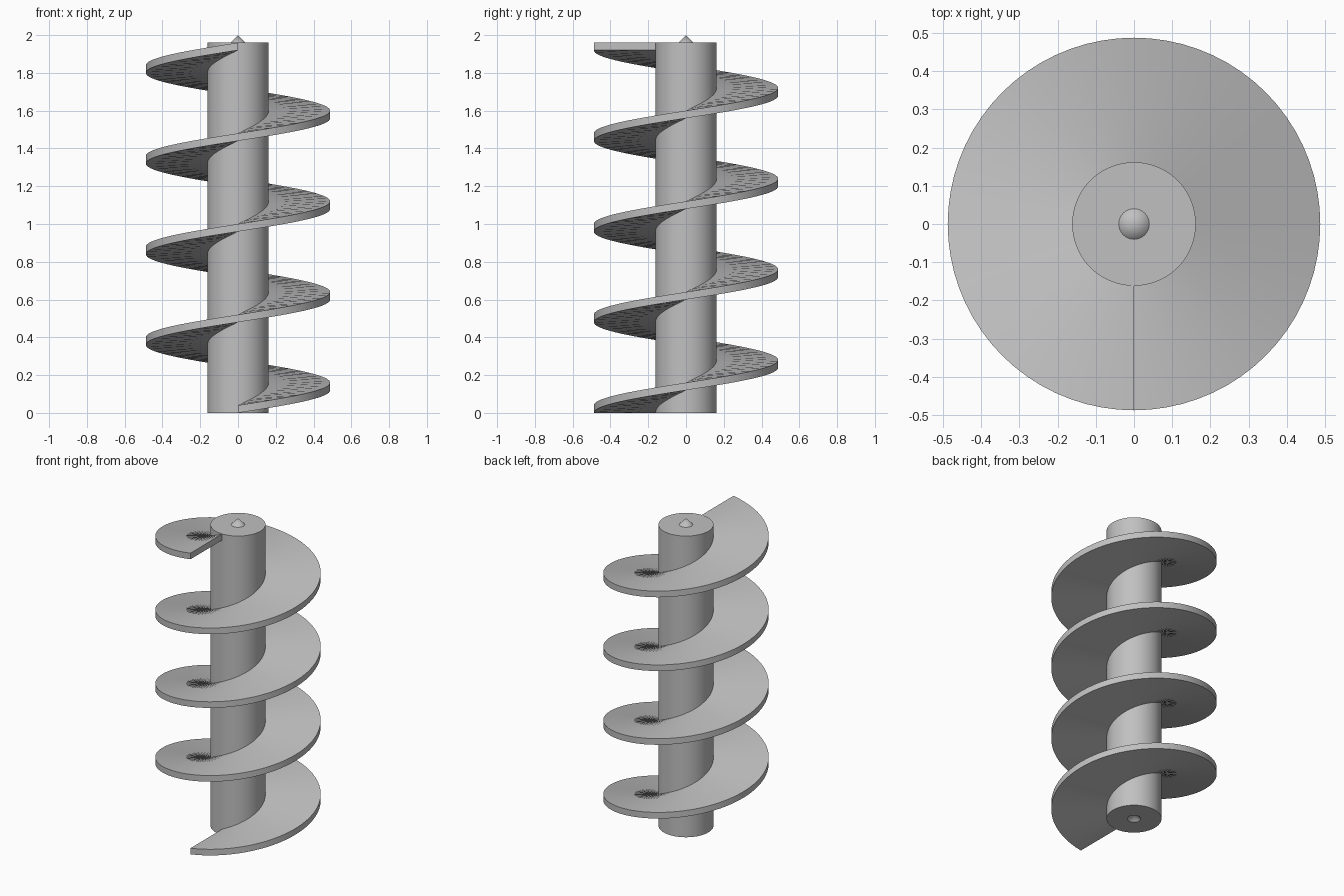
import bpy, bmesh, math

if "Cube" in bpy.data.objects:
    bpy.data.objects.remove(bpy.data.objects["Cube"])

SHAFT_R, FLIGHT_R = 0.162, 0.488
HEIGHT, THICK, TURNS, STEPS = 1.96, 0.04, 4, 72
TIP_R, TIP_H = 0.04, 0.04

steel = bpy.data.materials.new("steel_grey")
steel.diffuse_color = (0.53, 0.53, 0.53, 1)
steel.use_nodes = True
steel.node_tree.nodes["Principled BSDF"].inputs["Base Color"].default_value = steel.diffuse_color


def finish(bm, name):
    """Turn a bmesh into a smooth-shaded object with sharp edges kept."""
    bmesh.ops.recalc_face_normals(bm, faces=bm.faces)
    mesh = bpy.data.meshes.new(name)
    bm.to_mesh(mesh)
    bm.free()
    mesh.materials.append(steel)
    obj = bpy.data.objects.new(name, mesh)
    bpy.context.collection.objects.link(obj)
    bpy.ops.object.select_all(action='DESELECT')
    obj.select_set(True)
    bpy.context.view_layer.objects.active = obj
    bpy.ops.object.shade_smooth_by_angle(angle=math.radians(30))


# Shaft: lathed profile with a centre hole below and a pointed tip on top
profile = [(0, TIP_H), (TIP_R, 0), (SHAFT_R, 0), (SHAFT_R, HEIGHT),
           (TIP_R, HEIGHT), (0, HEIGHT + TIP_H)]
bm = bmesh.new()
verts = [bm.verts.new((r, 0, z)) for r, z in profile]
edges = [bm.edges.new(pair) for pair in zip(verts, verts[1:])]
bmesh.ops.spin(bm, geom=verts + edges, cent=(0, 0, 0), axis=(0, 0, 1),
               angle=math.tau, steps=STEPS)
bmesh.ops.remove_doubles(bm, verts=bm.verts, dist=1e-5)
finish(bm, "shaft")

# Flight: rectangular section swept along a rising helix from the front
bm = bmesh.new()
rings = []
count = TURNS * STEPS
inner = SHAFT_R - 0.004
for i in range(count + 1):
    a = -math.pi / 2 + math.tau * i / STEPS
    z = (HEIGHT - THICK) * i / count
    rings.append([bm.verts.new((r * math.cos(a), r * math.sin(a), z + dz))
                  for r, dz in ((inner, 0), (FLIGHT_R, 0),
                                (FLIGHT_R, THICK), (inner, THICK))])
for low, high in zip(rings, rings[1:]):
    for k in range(4):
        n = (k + 1) % 4
        bm.faces.new((low[k], low[n], high[n], high[k]))
bm.faces.new(rings[0])
bm.faces.new(rings[-1])
finish(bm, "spiral_flight")
